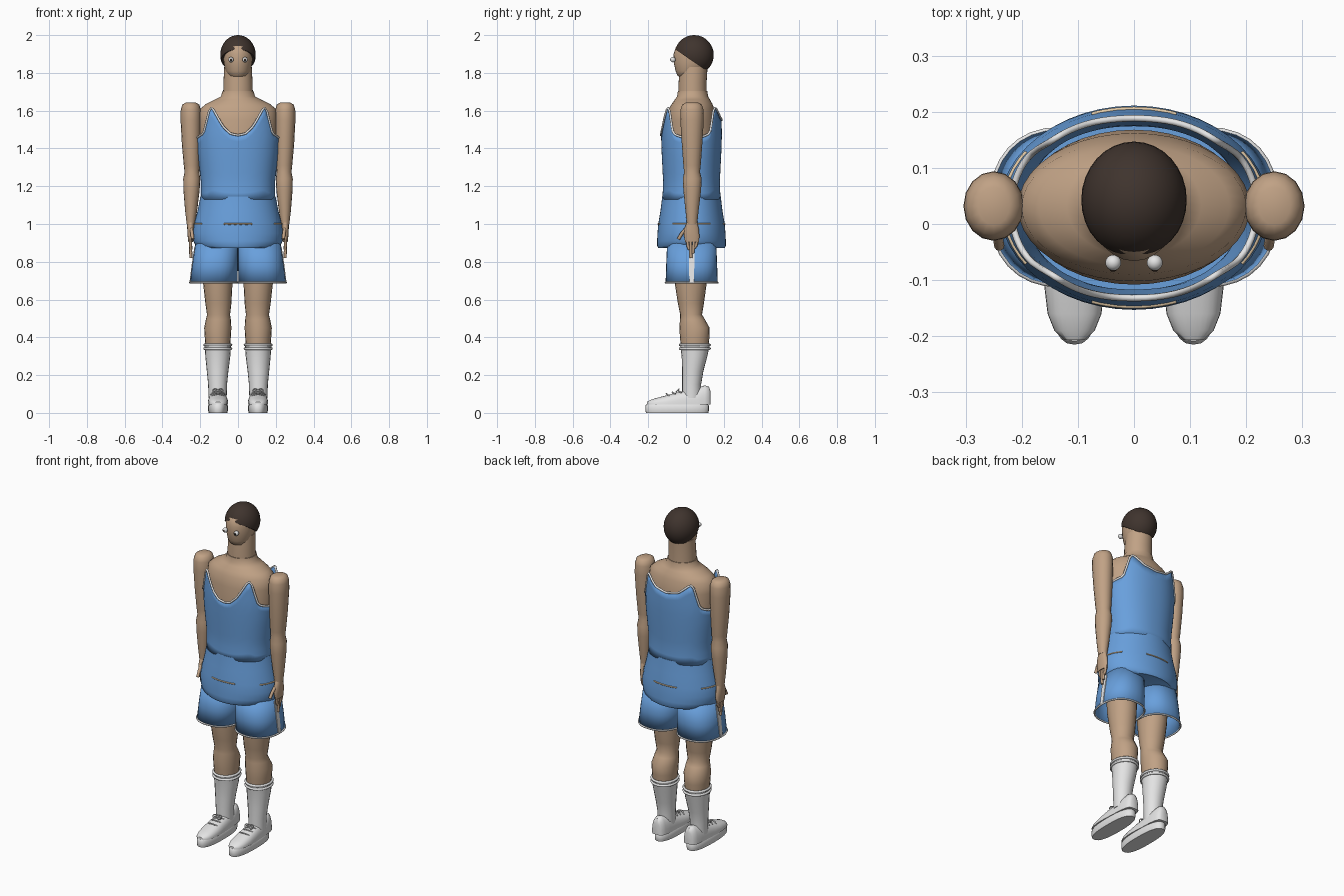
import bpy, bmesh, math
from mathutils import Vector

cube = bpy.data.objects.get("Cube")
if cube:
    bpy.data.objects.remove(cube, do_unlink=True)


def material(name, rgb):
    m = bpy.data.materials.new(name)
    m.use_nodes = True
    m.diffuse_color = (*rgb, 1)
    m.node_tree.nodes["Principled BSDF"].inputs["Base Color"].default_value = (*rgb, 1)
    return m


SKIN = material("tan skin", (0.53, 0.36, 0.235))
BLUE = material("jersey blue", (0.14, 0.35, 0.72))
WHITE = material("off white", (0.78, 0.78, 0.78))
HAIR = material("dark brown hair", (0.05, 0.034, 0.027))
PUPIL = material("dark pupil", (0.03, 0.02, 0.015))
CREAM = material("pale cream", (0.75, 0.58, 0.38))


def finish(name, bm, mat, angle=50):
    bmesh.ops.recalc_face_normals(bm, faces=bm.faces)
    me = bpy.data.meshes.new(name)
    bm.to_mesh(me)
    bm.free()
    me.materials.append(mat)
    me.shade_smooth()
    me.set_sharp_from_angle(angle=math.radians(angle))
    ob = bpy.data.objects.new(name, me)
    bpy.context.collection.objects.link(ob)
    return ob


def bridge(name, rings, mat, caps=True, angle=50):
    """Skin a list of equal-length closed rings."""
    bm = bmesh.new()
    rows = [[bm.verts.new(p) for p in r] for r in rings]
    n = len(rows[0])
    for lo, hi in zip(rows, rows[1:]):
        for i in range(n):
            j = (i + 1) % n
            bm.faces.new((lo[i], lo[j], hi[j], hi[i]))
    if caps:
        bm.faces.new(rows[0])
        bm.faces.new(rows[-1])
    return finish(name, bm, mat, angle)


def oval(t, z, cx, cy, a, b, e=2.0):
    c, s = math.cos(t), math.sin(t)
    return Vector((cx + a * math.copysign(abs(c) ** (2 / e), c),
                   cy + b * math.copysign(abs(s) ** (2 / e), s), z))


def loft(name, sections, mat, n=20, caps=True, e=2.0, angle=50):
    """Stack ovals given as (z, centre x, centre y, half width, half depth)."""
    rings = [[oval(math.tau * i / n, *sec, e) for i in range(n)] for sec in sections]
    return bridge(name, rings, mat, caps, angle)


def tube(name, pts, radius, mat, cyclic=False):
    cu = bpy.data.curves.new(name, "CURVE")
    cu.dimensions = "3D"
    cu.bevel_depth = radius
    cu.bevel_resolution = 2
    cu.use_fill_caps = True
    sp = cu.splines.new("POLY")
    sp.points.add(len(pts) - 1)
    for q, p in zip(sp.points, pts):
        q.co = (*p, 1)
    sp.use_cyclic_u = cyclic
    cu.materials.append(mat)
    ob = bpy.data.objects.new(name, cu)
    bpy.context.collection.objects.link(ob)
    return ob


def ball(name, centre, scale, mat, cut=None):
    bm = bmesh.new()
    bmesh.ops.create_uvsphere(bm, u_segments=32, v_segments=18, radius=1)
    for v in bm.verts:
        v.co = Vector(centre) + v.co * Vector(scale)
    if cut:
        r = bmesh.ops.bisect_plane(bm, geom=bm.verts[:] + bm.edges[:] + bm.faces[:],
                                   plane_co=cut[0], plane_no=cut[1], clear_inner=True)
        bmesh.ops.holes_fill(bm, edges=[x for x in r["geom_cut"] if isinstance(x, bmesh.types.BMEdge)])
    return finish(name, bm, mat)


def thicken(ob, t=0.005):
    m = ob.modifiers.new("thickness", "SOLIDIFY")
    m.thickness = t
    m.offset = -1


def lookup(table, x):
    for (x0, *v0), (x1, *v1) in zip(table, table[1:]):
        if x <= x1:
            f = max(0, (x - x0) / (x1 - x0))
            return [p + (q - p) * f for p, q in zip(v0, v1)]
    return list(table[-1][1:])


# Head, neck and bare upper body
loft("head", [(1.775, 0, 0.0, .03, .03), (1.785, 0, .005, .05, .05), (1.81, 0, .02, .066, .075),
              (1.85, 0, .033, .075, .097), (1.90, 0, .036, .08, .102), (1.94, 0, .038, .074, .09),
              (1.975, 0, .042, .045, .05)], SKIN, 28)
ball("hair", (0, .043, 1.895), (.094, .104, .105), HAIR,
     ((0, .02, 1.872), (0, .56, .83)))
loft("neck", [(1.64, 0, .035, .08, .076), (1.75, 0, .035, .077, .074),
              (1.83, 0, .04, .073, .074)], SKIN, 28)
loft("upper_body", [(1.12, 0, .03, .18, .13), (1.4, 0, .03, .2, .138), (1.55, 0, .03, .207, .132),
                    (1.61, 0, .03, .2, .12), (1.635, 0, .032, .17, .108), (1.66, 0, .034, .12, .092),
                    (1.675, 0, .035, .09, .082), (1.705, 0, .035, .082, .078)], SKIN, 40)
for s, side in ((1, "left"), (-1, "right")):
    ball(side + "_eye", (s * .037, -.069, 1.87), (.014, .014, .014), WHITE)
    ball(side + "_pupil", (s * .037, -.081, 1.87), (.006, .004, .006), PUPIL)

# Sleeveless shirt: a tube whose top edge rises into four strap points
BODY = [(1.13, .197, .154), (1.22, .196, .15), (1.38, .214, .158), (1.47, .219, .161), (1.62, .208, .158)]
FRONT = [(0, 1.47), (.15, 1.478), (.33, 1.515), (.62, 1.615), (.69, 1.615), (.82, 1.48), (1, 1.455)]
BACK = [(0, 1.55), (.33, 1.565), (.62, 1.615), (.69, 1.615), (.82, 1.48), (1, 1.455)]


def shirt_point(t, level):
    top = lookup(BACK if math.sin(t) > 0 else FRONT, abs(math.cos(t)))[0]
    z = 1.13 + (top - 1.13) * level
    a, b = lookup(BODY, z)
    return oval(t, z, 0, .029, a, b, 2.2)


N = 80
shirt = [[shirt_point(math.tau * i / N, k / 10) for i in range(N)] for k in range(11)]
thicken(bridge("shirt", shirt, BLUE, caps=False))
tube("shirt_edge_trim", shirt[-1], .006, WHITE, True)

# Hips of the shorts with pale slits
loft("shorts_hips", [(1.145, 0, .029, .199, .155), (1.07, 0, .029, .214, .164), (1.0, 0, .029, .232, .176),
                     (.95, 0, .029, .24, .18), (.91, 0, .029, .236, .182), (.885, 0, .029, .225, .182),
                     (.873, 0, .029, .205, .176)], BLUE, 48)
for name, mid, spread in (("front", -math.pi / 2, .33), ("back", math.pi / 2, .33),
                          ("left", 0, .6), ("right", math.pi, .6)):
    tube(name + "_slit", [oval(mid + spread * k / 6, 1.0, 0, .029, .232, .176) for k in range(-6, 7)],
         .004, CREAM)

for s, side in ((1, "left"), (-1, "right")):
    def limb(name, secs, mat, **kw):
        return loft(f"{side}_{name}", [(z, s * x, y, a, b) for z, x, y, a, b in secs], mat, **kw)

    def strand(name, pts, r, mat, cyclic=False):
        return tube(f"{side}_{name}", [(s * x, y, z) for x, y, z in pts], r, mat, cyclic)

    # Shorts leg with hem and side stripe
    thicken(limb("shorts_leg", [(.69, .128, .03, .126, .138), (.78, .122, .03, .121, .135),
                                (.9, .113, .03, .112, .13)], BLUE, n=32, caps=False, e=2.3))
    strand("shorts_hem", [oval(math.tau * i / 32, .69, .128, .03, .126, .138, 2.3) for i in range(32)],
           .005, WHITE, True)
    bridge(side + "_shorts_stripe",
           [[(s * (x + d), .03 + y, z) for d, y in ((-.003, -w), (.003, -w), (.003, w), (-.003, w))]
            for z, x, w in ((.69, .254, .012), (.78, .243, .014), (.88, .228, .014))], WHITE)

    # Leg, sock and cuff bands
    limb("leg", [(.9, .112, .025, .085, .095), (.69, .107, .025, .078, .085), (.58, .104, .026, .069, .069),
                 (.52, .103, .027, .061, .058), (.495, .104, .034, .066, .066), (.45, .107, .045, .072, .08),
                 (.40, .107, .046, .069, .078), (.34, .107, .046, .064, .072)], SKIN)
    limb("sock", [(.355, .107, .047, .07, .078), (.30, .107, .045, .066, .068), (.22, .108, .036, .057, .056),
                  (.15, .108, .03, .05, .05), (.08, .108, .03, .048, .05)], WHITE)
    for z in (.36, .34):
        strand("sock_band", [oval(math.tau * i / 24, z, .107, .047, .07, .078) for i in range(24)],
               .007, WHITE, True)

    # Shoe: sole, upper and laces
    limb("shoe_sole", [(0, .106, -.047, .049, .165), (.012, .106, -.047, .052, .168),
                       (.038, .106, -.047, .052, .168), (.046, .106, -.047, .047, .162)],
         WHITE, n=32, e=2.5)
    rings = []
    for y, w, top in ((-.207, .018, .058), (-.19, .036, .068), (-.16, .048, .078), (-.11, .054, .091),
                      (-.06, .054, .105), (0, .05, .12), (.06, .048, .133), (.1, .042, .146),
                      (.122, .034, .138), (.13, .022, .115)):
        ring = []
        for i in range(15):
            p = oval(math.pi * i / 14, 0, 0, 0, w, top - .044, 2.5)
            ring.append((s * (.106 + p.x), y, .044 + p.y))
        rings.append(ring)
    bridge(side + "_shoe_upper", rings, WHITE)
    for k in range(3):
        y, z = -.1 + .032 * k, .095 + .008 * k
        strand("lace", [(.075, y + .012, z - .005), (.092, y, z + .003), (.106, y - .004, z + .006),
                        (.12, y, z + .003), (.137, y + .012, z - .005)], .004, WHITE)
    for d in (-1, 1):
        strand("lace_loop", [(.106 + d * (.014 - .014 * math.cos(a)), -.045 + .008 * math.sin(a),
                              .118 + .008 * math.sin(a)) for a in (math.tau * i / 12 for i in range(12))],
               .003, WHITE, True)

    # Arm
    limb("arm", [(1.642, .25, .032, .028, .034), (1.632, .25, .032, .045, .052), (1.605, .25, .032, .053, .061),
                 (1.55, .25, .032, .054, .062), (1.42, .248, .032, .049, .054), (1.31, .245, .032, .042, .046),
                 (1.275, .244, .032, .039, .042), (1.24, .245, .033, .045, .05), (1.18, .246, .033, .043, .047),
                 (1.08, .248, .032, .033, .036), (1.0, .25, .032, .022, .027)], SKIN, n=16)
    # Hand with thumb and fingers
    limb("hand", [(1.01, .25, .032, .02, .027), (.98, .251, .03, .018, .038), (.94, .251, .03, .016, .042),
                  (.905, .25, .032, .013, .038)], SKIN, n=14)
    strand("thumb", [(.247, 0, .975), (.243, -.022, .95), (.24, -.04, .92)], .009, SKIN)
    for k, tip in enumerate((.865, .82, .845, .875)):
        y = .006 + .018 * k
        strand("finger", [(.25, y, .92), (.251, .03 + (y - .03) * .8, (.9 + tip) / 2),
                          (.249, .03 + (y - .03) * .5, tip)], .008, SKIN)
